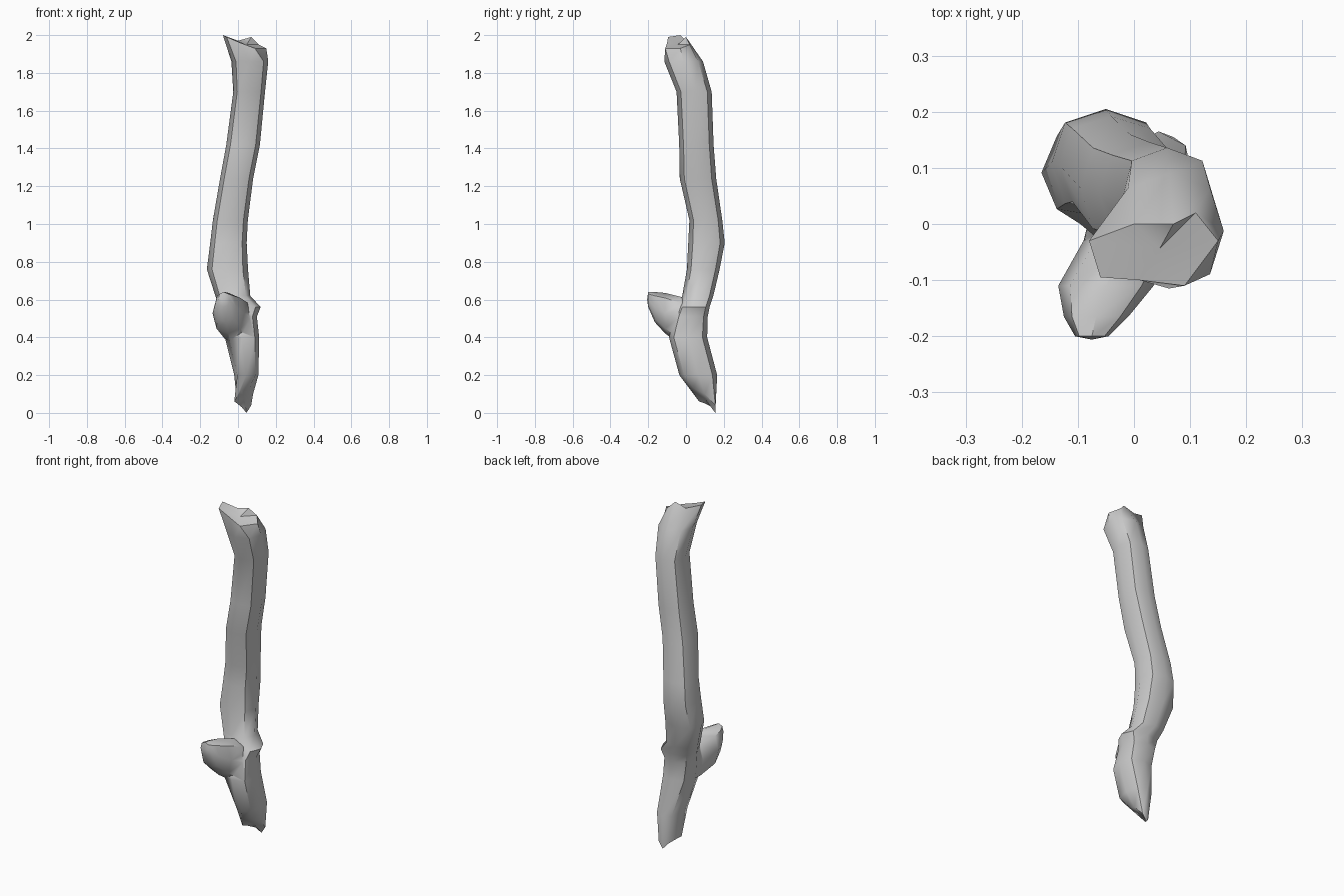
import bpy, bmesh
from math import cos, sin, pi
from mathutils import Vector

if "Cube" in bpy.data.objects:
    bpy.data.objects.remove(bpy.data.objects["Cube"])


def oval(a0, a1, b0, b1):
    """Eight points of a slightly boxy oval filling the given bounds."""
    pts = []
    for i in range(8):
        k = 1.0 if i % 2 == 0 else 1.06
        pts.append(((a0 + a1) / 2 + (a1 - a0) / 2 * k * cos(i * pi / 4),
                    (b0 + b1) / 2 + (b1 - b0) / 2 * k * sin(i * pi / 4)))
    return pts


def loft(name, rings, dents):
    """Skin the rings and close both ends with a fan to a dented centre."""
    bm = bmesh.new()
    loops = [[bm.verts.new(p) for p in r] for r in rings]
    for lo, hi in zip(loops, loops[1:]):
        for i in range(8):
            j = (i + 1) % 8
            bm.faces.new((lo[i], lo[j], hi[j], hi[i]))
    for loop, dent in ((loops[0], dents[0]), (loops[-1], dents[1])):
        mid = sum((v.co for v in loop), Vector()) / 8 + Vector(dent)
        c = bm.verts.new(mid)
        for i in range(8):
            bm.faces.new((loop[i], loop[(i + 1) % 8], c))
    bmesh.ops.recalc_face_normals(bm, faces=bm.faces)
    me = bpy.data.meshes.new(name)
    bm.to_mesh(me)
    bm.free()
    ob = bpy.data.objects.new(name, me)
    bpy.context.collection.objects.link(ob)
    return ob


# Splintered ends of the branch
foot = [(.08, .10, .10), (.07, .155, .04), (.045, .155, .0), (.02, .14, .03),
        (-.005, .10, .05), (-.02, .07, .06), (.015, .03, .12), (.06, .04, .13)]
crown = [(.15, -.03, 1.93), (.11, .02, 1.95), (.07, .0, 1.99), (.0, .0, 1.97),
         (-.08, -.03, 2.0), (-.06, -.095, 1.99), (.01, -.10, 1.96), (.09, -.11, 1.93)]

# Branch profile: z, x min, x max, y min, y max
profile = [
    (.20, -.02, .108, -.035, .165),
    (.40, -.07, .112, -.09, .112),
    (.51, -.09, .10, -.06, .115),
    (.56, -.10, .12, -.04, .125),
    (.62, -.12, .065, -.02, .145),
    (.76, -.165, .053, .005, .178),
    (.90, -.147, .046, .012, .205),
    (1.02, -.133, .052, .018, .192),
    (1.24, -.095, .08, -.033, .16),
    (1.42, -.062, .116, -.036, .146),
    (1.70, -.025, .143, -.05, .136),
    (1.86, -.035, .16, -.115, .09),
]
rings = [foot]
rings += [[(x, y, z) for x, y in oval(x0, x1, y0, y1)] for z, x0, x1, y0, y1 in profile]
rings.append(crown)
trunk = loft("branch", rings, ((0, 0, .01), (.01, 0, -.015)))

# Broken side stub pointing forward: y, x min, x max, z min, z max
stub_profile = [
    (.05, -.07, .06, .36, .58),
    (-.03, -.09, .07, .36, .615),
    (-.11, -.135, .035, .42, .635),
    (-.165, -.125, -.01, .48, .64),
    (-.20, -.105, -.045, .56, .64),
]
stub = loft("side_stub",
            [[(x, y, z) for x, z in oval(x0, x1, z0, z1)]
             for y, x0, x1, z0, z1 in stub_profile],
            ((0, 0, 0), (0, -.006, 0)))

# Merge the stub into the branch
union = trunk.modifiers.new("join_stub", 'BOOLEAN')
union.operation = 'UNION'
union.object = stub
union.solver = 'EXACT'
bpy.context.view_layer.objects.active = trunk
trunk.select_set(True)
bpy.ops.object.modifier_apply(modifier="join_stub")
bpy.data.objects.remove(stub)

# Soft bark, crisp break edges
bpy.ops.object.shade_smooth_by_angle(angle=pi * 50 / 180)
